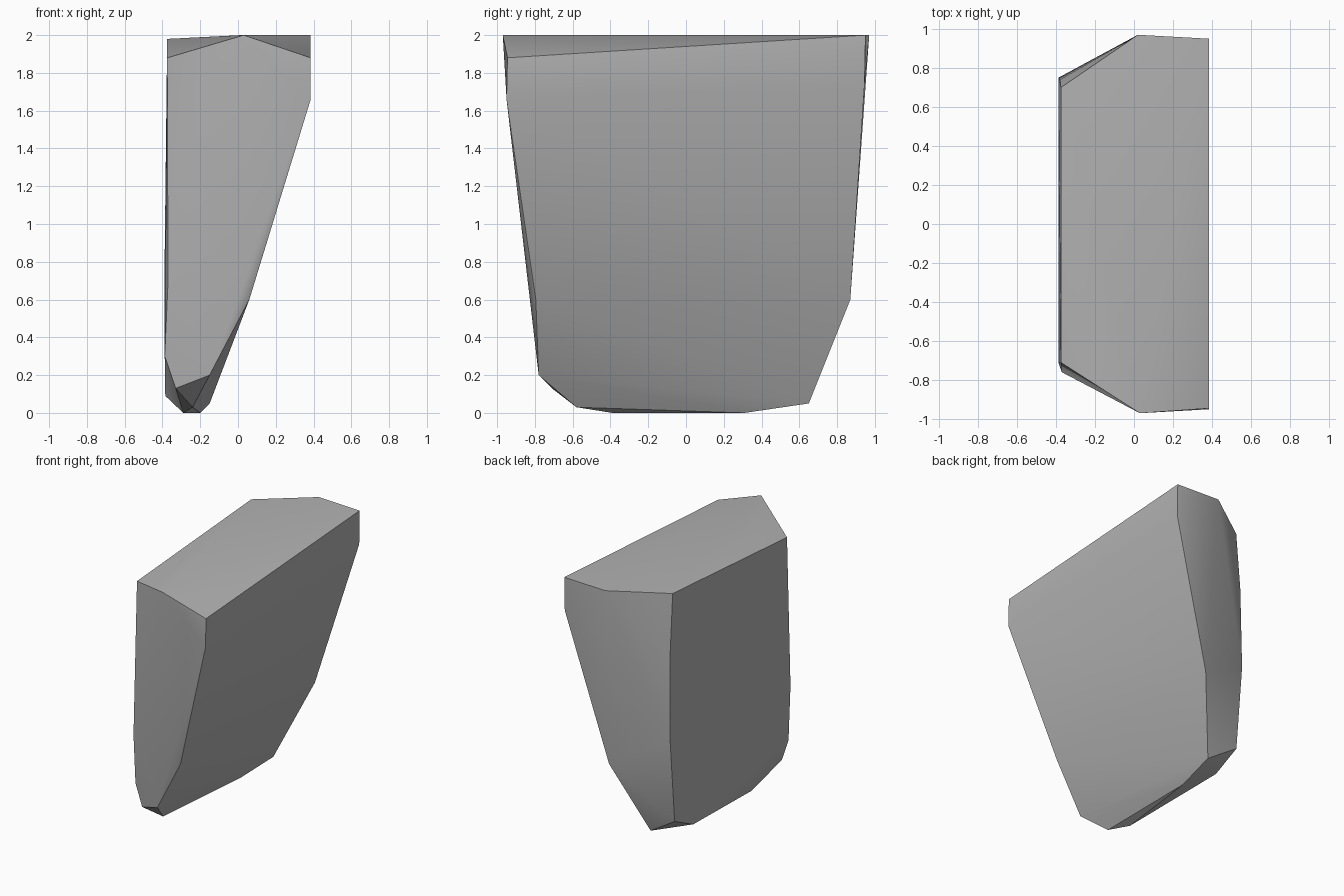
import bpy
import bmesh
import math

# Remove the default cube only
cube = bpy.data.objects.get("Cube")
if cube:
    bpy.data.objects.remove(cube, do_unlink=True)


def make_material(name, color):
    material = bpy.data.materials.new(name)
    material.use_nodes = True
    material.diffuse_color = color
    material.node_tree.nodes["Principled BSDF"].inputs["Base Color"].default_value = color
    return material


def hull_object(name, outlines, material):
    """Wrap a faceted convex solid around a few corner outlines."""
    bm = bmesh.new()
    for outline in outlines:
        for corner in outline:
            bm.verts.new(corner)
    result = bmesh.ops.convex_hull(bm, input=bm.verts[:], use_existing_faces=False)
    loose = [v for v in bm.verts if not v.link_faces]
    bmesh.ops.delete(bm, geom=loose, context='VERTS')
    bmesh.ops.recalc_face_normals(bm, faces=bm.faces[:])
    mesh = bpy.data.meshes.new(name)
    bm.to_mesh(mesh)
    bm.free()
    mesh.materials.append(material)
    obj = bpy.data.objects.new(name, mesh)
    bpy.context.collection.objects.link(obj)
    return obj


# Corners of the top, with a low ridge from front to back
top_ridge = [(.03, -.97, 2), (.02, .97, 2)]

# Outline of the broad sloping left side, from the front top corner round
sloping_side = [
    (.385, -.945, 1.88), (.385, -.95, 1.66), (.06, -.795, .6), (-.15, -.78, .2),
    (-.24, -.58, .03), (-.2, .31, 0), (-.15, .65, .05), (.055, .87, .6),
    (.385, .945, 1.74), (.385, .95, 2),
]

# Outline of the nearly upright right side, from the front top corner round
upright_side = [
    (-.375, -.71, 1.88), (-.37, -.76, .7), (-.388, -.71, .3), (-.33, -.71, .13),
    (-.29, -.39, 0), (-.385, .46, .09), (-.385, .69, .2), (-.388, .75, .85),
    (-.38, .74, 1.5), (-.375, .7, 1.98),
]

stone_grey = make_material("stone_grey", (.45, .45, .45, 1))
stone = hull_object("tapered_stone", [top_ridge, sloping_side, upright_side], stone_grey)

# Soft facets with crisp main edges
bpy.ops.object.select_all(action='DESELECT')
stone.select_set(True)
bpy.context.view_layer.objects.active = stone
bpy.ops.object.shade_smooth_by_angle(angle=math.radians(30))
